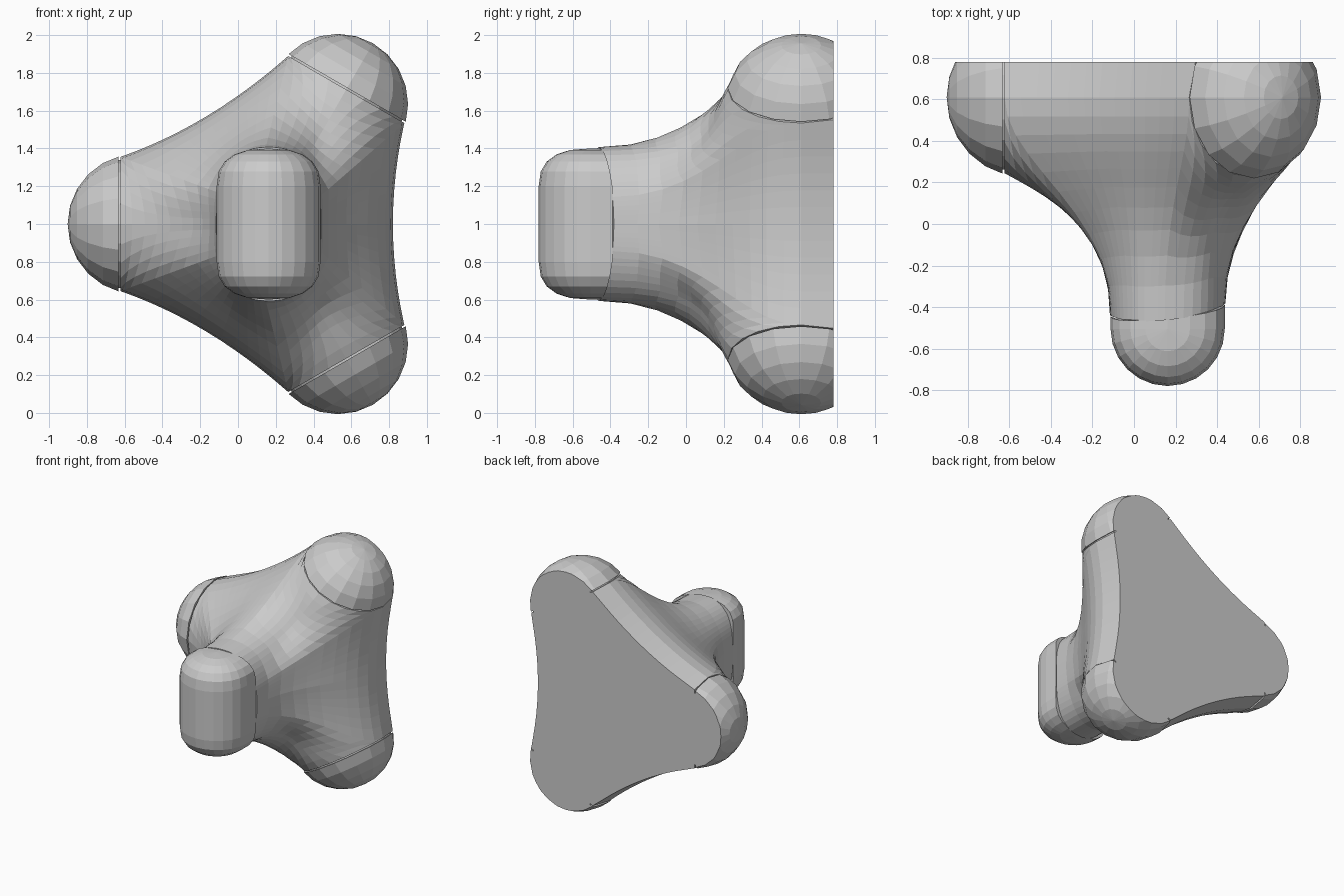
import bpy, bmesh
from math import sin, cos, pi, radians
from mathutils import Vector, Matrix

if "Cube" in bpy.data.objects:
    bpy.data.objects.remove(bpy.data.objects["Cube"])

CENTRE = Vector((0.162, 0, 1))     # axis of the stem
Y_MID, Y_BACK = 0.61, 0.78         # widest section and flat back
R_ARM = 0.355                      # tube half-width at the arm ends
# angle of each arm, distance of its end cut, distance of its tip centre, depth factor
ARMS = [("upper", 60, 0.822, 0.733, 1.09), ("left", 180, 0.785, 0.692, 1.03),
        ("lower", 300, 0.822, 0.733, 1.09)]
UP = Vector((0, 1, 0))


def finish(name, bm):
    bmesh.ops.recalc_face_normals(bm, faces=bm.faces)
    me = bpy.data.meshes.new(name)
    bm.to_mesh(me)
    bm.free()
    ob = bpy.data.objects.new(name, me)
    bpy.context.collection.objects.link(ob)


def axes(deg):
    t = radians(deg)
    return Vector((cos(t), 0, sin(t))), Vector((-sin(t), 0, cos(t)))


def stem_point(deg):
    """Rounded-oblong stem section with a saddle-shaped seam."""
    rad, _ = axes(deg)
    r = (abs(rad.x / 0.278) ** 2.5 + abs(rad.z / 0.407) ** 2.5) ** -0.4
    p = rad * r
    p.y = -0.41 + 0.1 * p.x - 0.05 * (p.z / 0.4) ** 2
    return p


def bezier(a, b, c, d, t):
    s = 1 - t
    return a * s**3 + b * 3 * s * s * t + c * 3 * s * t * t + d * t**3


def cut_flat(bm, co, no):
    """Trim the mesh at a plane and close the hole."""
    res = bmesh.ops.bisect_plane(bm, geom=bm.verts[:] + bm.edges[:] + bm.faces[:],
                                 plane_co=co, plane_no=no, clear_outer=True)
    bmesh.ops.contextual_create(bm, geom=[g for g in res["geom_cut"] if isinstance(g, bmesh.types.BMEdge)])


# Columns of the body: (start, end, end tangent, shift at the back or None)
columns, rims = [], []
RIM, VALLEY, ROWS, SPREAD = 10, 12, 10, 32
for i, (_, ang, cut, _, deep) in enumerate(ARMS):
    rad, side = axes(ang)
    first = len(columns)
    for k in range(RIM + 1):
        f = -pi / 2 + pi * k / RIM
        sgn = 1 if f > 0 else -1
        end = rad * cut + side * (R_ARM * sin(f)) + UP * (Y_MID - R_ARM * deep * cos(f))
        tan = (rad * -0.2 - UP * 0.11) * cos(f) \
            - (side * sgn * cos(f) + UP * abs(sin(f))) * 0.32 * abs(sin(f))
        back = side * (-0.035 * sgn) if k in (0, RIM) else None
        columns.append((stem_point(ang + SPREAD * (2 * k / RIM - 1)), end, tan, back))
    rims.append((first, first + RIM))
    # concave side between this arm and the next
    a = columns[-1][1]
    nrad, nside = axes(ARMS[(i + 1) % 3][1])
    b = nrad * ARMS[(i + 1) % 3][2] - nside * R_ARM + UP * Y_MID
    mid = axes(ang + 60)[0]
    ctrl = 2 * (mid * 0.658 + UP * Y_MID) - (a + b) / 2
    for k in range(1, VALLEY):
        t = k / VALLEY
        end = a * (1 - t)**2 + ctrl * 2 * t * (1 - t) + b * t * t
        columns.append((stem_point(ang + SPREAD + (120 - 2 * SPREAD) * t), end, UP * -0.32, mid * -0.03))

# Body: blended from the stem to the three arms
bm = bmesh.new()
grid, backs = [], []
for p0, p3, tan, back in columns:
    reach = 0.43 + 0.17 * min(1, abs(p0.z) / 0.33)
    pts = [bezier(p0, p0 + UP * reach, p3 + tan, p3, j / ROWS) for j in range(ROWS + 1)]
    grid.append([bm.verts.new(CENTRE + p) for p in pts])
    backs.append(None)
    if back is not None:
        end = p3 + back
        end.y = Y_BACK
        backs[-1] = bm.verts.new(CENTRE + end)
n = len(grid)
for i in range(n):
    a, b = grid[i], grid[(i + 1) % n]
    for j in range(ROWS):
        bm.faces.new((a[j], b[j], b[j + 1], a[j + 1]))
    if backs[i] and backs[(i + 1) % n]:
        bm.faces.new((a[-1], b[-1], backs[(i + 1) % n], backs[i]))
for s, e in rims:
    bm.faces.new([grid[k][-1] for k in range(s, e + 1)] + [backs[e], backs[s]])
bm.faces.new([v for v in backs if v])
bm.faces.new([c[0] for c in grid])
finish("body", bm)

# Rounded arm tips and the recessed joints behind their seams
for name, ang, cut, dist, deep in ARMS:
    rad, side = axes(ang)
    frame = Matrix((side, UP * deep, rad)).transposed().to_4x4()
    back = Vector((0, Y_BACK, 0))

    bm = bmesh.new()
    frame.translation = CENTRE + rad * dist + UP * Y_MID
    bmesh.ops.create_uvsphere(bm, u_segments=16, v_segments=12, radius=0.372, matrix=frame)
    cut_flat(bm, CENTRE + rad * (cut + 0.01), -rad)
    cut_flat(bm, back, UP)
    finish(name + "_arm_tip", bm)

    bm = bmesh.new()
    frame.translation = CENTRE + rad * cut + UP * Y_MID
    bmesh.ops.create_cone(bm, cap_ends=True, segments=20, radius1=0.338, radius2=0.338,
                          depth=0.03, matrix=frame)
    cut_flat(bm, back, UP)
    finish(name + "_arm_joint", bm)

# Front cap: upright capsule half with its rim carried back to the stem
bm = bmesh.new()
SEG, RINGS, CAP_Y, CAP_R = 12, 5, -0.505, 0.275
levels = []
for s in (-1, 1):
    order = range(RINGS + 1) if s > 0 else range(RINGS, -1, -1)
    for k in order:
        t = pi / 2 * k / RINGS
        levels.append((CAP_R * max(cos(t), 0) ** 0.8, s * (0.2 + 0.2 * sin(t) ** 0.8)))
rows = []
for r, z in levels:
    row = [CENTRE + Vector((-r * cos(pi * k / SEG), CAP_Y - r * sin(pi * k / SEG), z)) for k in range(SEG + 1)]
    rims = [p.copy() for p in (row[0], row[-1])]
    for q in rims:
        q.y = -0.405 + 0.1 * (q.x - CENTRE.x) - 0.05 * (z / 0.4) ** 2
    rows.append([bm.verts.new(p) for p in [rims[0]] + row + [rims[1]]])
for a, b in zip(rows, rows[1:]):
    for k in range(SEG + 2):
        bm.faces.new((a[k], a[k + 1], b[k + 1], b[k]))
bmesh.ops.remove_doubles(bm, verts=bm.verts, dist=0.0005)
bmesh.ops.holes_fill(bm, edges=[e for e in bm.edges if e.is_boundary], sides=0)
finish("front_cap", bm)
